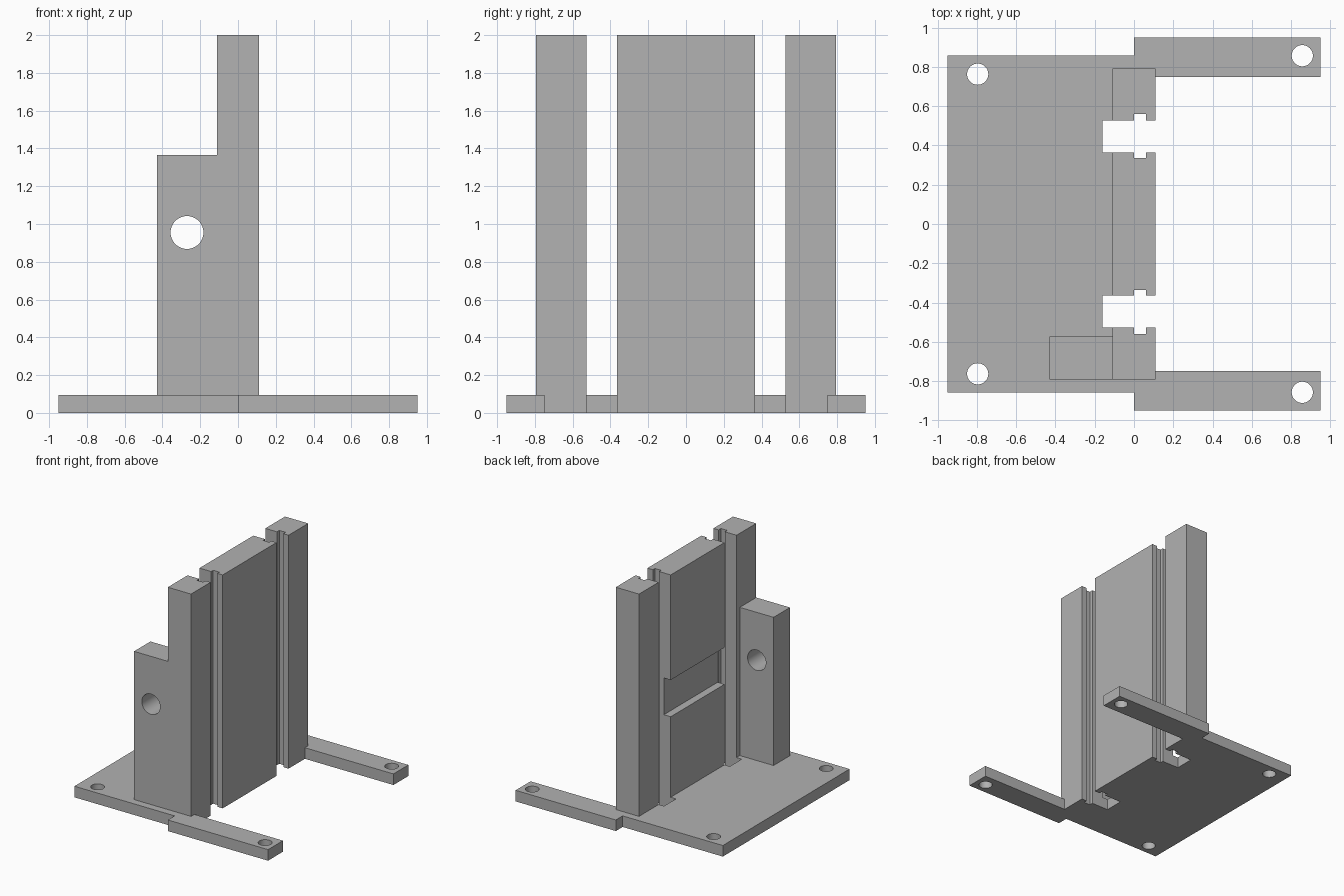
import bpy, bmesh, math

if "Cube" in bpy.data.objects:
    bpy.data.objects.remove(bpy.data.objects["Cube"])

grey = bpy.data.materials.new("matte_grey")
grey.diffuse_color = (0.445, 0.445, 0.445, 1)
grey.use_nodes = True
grey.node_tree.nodes["Principled BSDF"].inputs["Base Color"].default_value = grey.diffuse_color

BASE_H, TOP = 0.095, 2.0
BACK, FACE = -0.11, 0.11           # thickness of the upright wall in x
SLOT_IN, SLOT_OUT = 0.364, 0.527   # rail slot in y
KEY_IN, KEY_OUT = 0.336, 0.559     # side grooves of the rail slot
KEY_X = 0.06


def prism(name, outline, z0, z1):
    """Extrude a plan outline from z0 to z1."""
    bm = bmesh.new()
    face = bm.faces.new([bm.verts.new((x, y, z0)) for x, y in outline])
    ext = bmesh.ops.extrude_face_region(bm, geom=[face], use_keep_orig=True)
    verts = [g for g in ext["geom"] if isinstance(g, bmesh.types.BMVert)]
    bmesh.ops.translate(bm, vec=(0, 0, z1 - z0), verts=verts)
    bmesh.ops.recalc_face_normals(bm, faces=bm.faces)
    mesh = bpy.data.meshes.new(name)
    bm.to_mesh(mesh)
    bm.free()
    mesh.materials.append(grey)
    obj = bpy.data.objects.new(name, mesh)
    bpy.context.collection.objects.link(obj)
    return obj


def box(name, x0, x1, y0, y1, z0, z1):
    return prism(name, [(x0, y0), (x1, y0), (x1, y1), (x0, y1)], z0, z1)


def drill(name, radius, location, rotation=(0, 0, 0)):
    bpy.ops.mesh.primitive_cylinder_add(vertices=48, radius=radius, depth=0.6,
                                        location=location, rotation=rotation)
    obj = bpy.context.object
    obj.name = name
    obj.data.materials.append(grey)
    return obj


def combine(target, tool, operation):
    """Apply a boolean and discard the tool."""
    mod = target.modifiers.new("bool", 'BOOLEAN')
    mod.operation, mod.solver, mod.object = operation, 'EXACT', tool
    bpy.context.view_layer.objects.active = target
    bpy.ops.object.modifier_apply(modifier=mod.name)
    bpy.data.objects.remove(tool)


def mirrored(half):
    """Close a y > 0 half outline with its reflection."""
    return half + [(x, -y) for x, y in reversed(half)]


def smooth_holes(obj):
    bpy.ops.object.select_all(action='DESELECT')
    obj.select_set(True)
    bpy.context.view_layer.objects.active = obj
    bpy.ops.object.shade_smooth_by_angle(angle=math.radians(30))


# Base plate with two arms and the rail slots cut through
base = prism("base_plate", mirrored([
    (-0.95, 0.858), (0, 0.858), (0, 0.95), (0.95, 0.95), (0.95, 0.748),
    (FACE, 0.748), (FACE, SLOT_OUT), (KEY_X, SLOT_OUT), (KEY_X, KEY_OUT),
    (0, KEY_OUT), (0, SLOT_OUT), (-0.16, SLOT_OUT), (-0.16, SLOT_IN),
    (0, SLOT_IN), (0, KEY_IN), (KEY_X, KEY_IN), (KEY_X, SLOT_IN),
    (FACE, SLOT_IN)]), 0, BASE_H)
for s in (-1, 1):
    for x, y in ((-0.796, 0.763), (0.857, 0.857)):
        combine(base, drill("screw_hole", 0.054, (x, s * y, 0)), 'DIFFERENCE')
smooth_holes(base)

# Centre panel with grooved edges and a shallow cross channel in its rear
panel = prism("centre_panel", mirrored([
    (BACK, SLOT_IN), (0, SLOT_IN), (0, KEY_IN), (KEY_X, KEY_IN),
    (KEY_X, SLOT_IN), (FACE, SLOT_IN)]), BASE_H, TOP)
combine(panel, box("channel", -0.3, -0.045, -0.6, 0.6, 0.785, 1.1), 'DIFFERENCE')

# Outer posts with matching grooves
posts = {}
for name, s in (("front_post", -1), ("rear_post", 1)):
    posts[name] = prism(name, [(x, s * y) for x, y in (
        (BACK, 0.793), (FACE, 0.793), (FACE, SLOT_OUT), (KEY_X, SLOT_OUT),
        (KEY_X, KEY_OUT), (0, KEY_OUT), (0, SLOT_OUT), (BACK, SLOT_OUT))],
        BASE_H, TOP)

# Support block on the front post, drilled through
front = posts["front_post"]
combine(front, box("support_block", -0.43, 0.0 - 0.05, -0.793, -0.572, BASE_H, 1.365), 'UNION')
combine(front, drill("cross_hole", 0.087, (-0.27, -0.68, 0.955),
                     (math.pi / 2, 0, 0)), 'DIFFERENCE')
smooth_holes(front)
